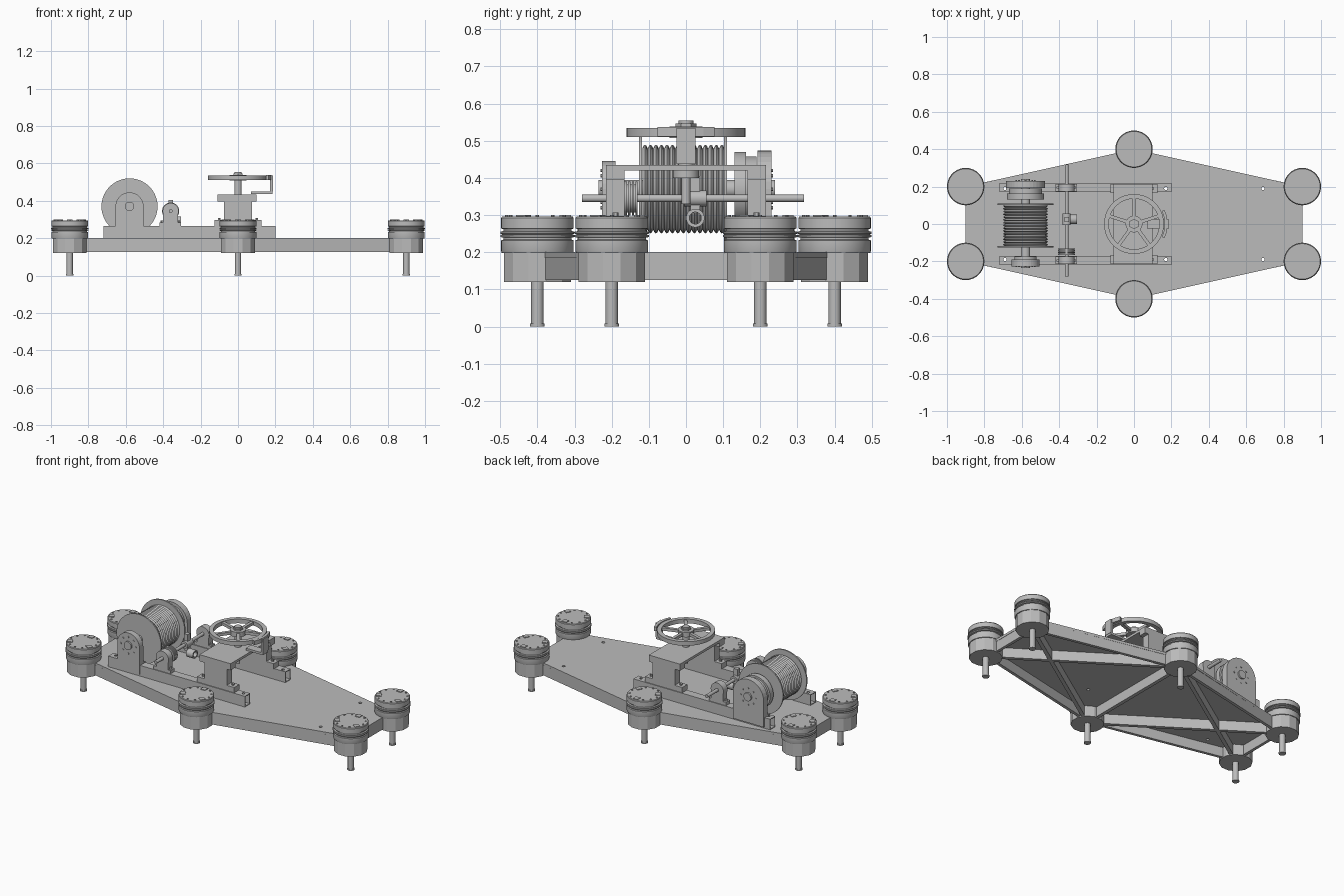
import bpy, bmesh, math
from mathutils import Vector, Matrix

cube = bpy.data.objects.get("Cube")
if cube:
    bpy.data.objects.remove(cube)

steel = bpy.data.materials.new("machine_grey")
steel.use_nodes = True
GREY = (0.5, 0.5, 0.5, 1)
steel.diffuse_color = GREY
steel.node_tree.nodes["Principled BSDF"].inputs["Base Color"].default_value = GREY


def finish(name, bm, smooth=False):
    bmesh.ops.remove_doubles(bm, verts=bm.verts, dist=1e-5)
    bmesh.ops.recalc_face_normals(bm, faces=bm.faces)
    mesh = bpy.data.meshes.new(name)
    bm.to_mesh(mesh)
    bm.free()
    mesh.materials.append(steel)
    ob = bpy.data.objects.new(name, mesh)
    bpy.context.collection.objects.link(ob)
    if smooth:
        bpy.ops.object.select_all(action='DESELECT')
        ob.select_set(True)
        bpy.context.view_layer.objects.active = ob
        bpy.ops.object.shade_smooth_by_angle(angle=math.radians(35))
    return ob


def box(name, x, y, z):
    """Box from (low, high) pairs."""
    bm = bmesh.new()
    bmesh.ops.create_cube(bm, size=1)
    for v in bm.verts:
        v.co = [r[0] + (c + 0.5) * (r[1] - r[0]) for c, r in zip(v.co, (x, y, z))]
    return finish(name, bm)


def lathe(name, profile, loc, axis='Z', seg=40, closed=False, smooth=True):
    """Turn (radius, height) pairs about an axis through loc."""
    bm = bmesh.new()
    rows = []
    for r, h in profile:
        row = []
        for i in range(seg):
            a = math.tau * (i + 0.5) / seg
            c, s = r * math.cos(a), r * math.sin(a)
            p = {'Z': (c, s, h), 'Y': (c, h, s), 'X': (h, c, s)}[axis]
            row.append(bm.verts.new(Vector(p) + Vector(loc)))
        rows.append(row)
    pairs = list(zip(rows, rows[1:]))
    if closed:
        pairs.append((rows[-1], rows[0]))
    else:
        bm.faces.new(rows[0])
        bm.faces.new(rows[-1])
    for a, b in pairs:
        for i in range(seg):
            j = (i + 1) % seg
            bm.faces.new((a[i], a[j], b[j], b[i]))
    return finish(name, bm, smooth)


def rod(name, r, lo, hi, loc, axis='Z', seg=24):
    return lathe(name, [(r, lo), (r, hi)], loc, axis, seg)


def ring(name, r0, r1, lo, hi, loc, axis='Z', seg=40):
    return lathe(name, [(r0, lo), (r1, lo), (r1, hi), (r0, hi)], loc, axis, seg, True)


def prism(name, pts, lo, hi, axis='Z'):
    """Extrude an outline along an axis."""
    bm = bmesh.new()
    ends = [[bm.verts.new((u, v, h) if axis == 'Z' else (u, h, v)) for u, v in pts] for h in (lo, hi)]
    bm.faces.new(ends[0])
    bm.faces.new(ends[1])
    for i in range(len(pts)):
        j = (i + 1) % len(pts)
        bm.faces.new((ends[0][i], ends[0][j], ends[1][j], ends[1][i]))
    return finish(name, bm)


def beam(name, p, q, w, lo, hi):
    p, q = Vector(p), Vector(q)
    d = (q - p).normalized() * w / 2
    n = Vector((-d.y, d.x))
    return prism(name, [p + n, q + n, q - n, p - n], lo, hi)


def drill(ob, cutters):
    for c in cutters:
        m = ob.modifiers.new("hole", 'BOOLEAN')
        m.object = c
        m.solver = 'EXACT'


# Hexagonal deck with beams beneath it
corners = [(0.9, 0.2), (0, 0.4), (-0.9, 0.2), (-0.9, -0.2), (0, -0.4), (0.9, -0.2)]
deck = prism("deck", corners, 0.185, 0.2)
inner = [(x * 0.988, y * 0.97) for x, y in corners]
for i in range(6):
    beam("edge_beam", inner[i], inner[(i + 1) % 6], 0.018, 0.125, 0.187)
for a, b in ((0, 4), (5, 1), (1, 3), (4, 2), (1, 4)):
    beam("cross_beam", corners[a], corners[b], 0.022, 0.125, 0.187)

# Corner pods: faceted housing, grooved cap, bolts and foot
cap = [(0.096, 0.198), (0.098, 0.203), (0.098, 0.232), (0.092, 0.234), (0.092, 0.239),
       (0.1, 0.241), (0.1, 0.246), (0.094, 0.248), (0.1, 0.25), (0.1, 0.255),
       (0.092, 0.257), (0.092, 0.262), (0.098, 0.264), (0.098, 0.292), (0.095, 0.296)]
for x, y in corners:
    lathe("pod_housing", [(0.093, 0.12), (0.093, 0.2)], (x, y, 0), seg=12, smooth=False)
    lathe("pod_cap", cap, (x, y, 0), seg=48)
    rod("leg", 0.017, 0.004, 0.12, (x, y, 0), seg=16)
    rod("foot", 0.02, 0, 0.008, (x, y, 0), seg=16)
    for i in range(12):
        a = math.tau * i / 12
        rod("pod_bolt", 0.005, 0.294, 0.3,
            (x + 0.083 * math.cos(a), y + 0.083 * math.sin(a), 0), seg=8)
    for i in range(3):
        a = math.tau * i / 3 + math.pi / 2
        c, s = math.cos(a), math.sin(a)
        beam("pod_latch", (x + 0.06 * c, y + 0.06 * s), (x + 0.09 * c, y + 0.09 * s), 0.03, 0.294, 0.3)

# Mounting holes
holes = []
for x in (-0.69, 0.17, 0.69):
    for y in (-0.19, 0.19):
        h = rod("hole_cutter", 0.009, 0.15, 0.3, (x, y, 0), seg=12)
        h.hide_render = True
        h.hide_set(True)
        h.display_type = 'WIRE'
        holes.append(h)
drill(deck, holes)

# Hollow rails
for s in (-1, 1):
    rail = box("rail", (-0.72, 0.2), (s * 0.195 - 0.025, s * 0.195 + 0.025), (0.2, 0.265))
    bm = bmesh.new()
    bm.from_mesh(rail.data)
    bmesh.ops.delete(bm, geom=[f for f in bm.faces if abs(f.normal.x) > 0.9], context='FACES')
    bm.to_mesh(rail.data)
    bm.free()
    wall = rail.modifiers.new("wall", 'SOLIDIFY')
    wall.thickness = 0.006
    drill(rail, [h for h, k in zip(holes, [(i % 2) * 2 - 1 for i in range(6)]) if k == s][:2])

# Winch drum with wound cable
DX, DZ = -0.58, 0.37
axle = (DX, 0, DZ)
turns, lo, hi = 15, -0.118, 0.104
pitch = (hi - lo) / turns
wind = []
for i in range(turns):
    for f, r in ((0.02, 0.11), (0.25, 0.117), (0.5, 0.12), (0.75, 0.117), (0.98, 0.11)):
        wind.append((r, lo + (i + f) * pitch))
lathe("cable_winding", wind, axle, 'Y', 40)
for y in (-0.126, 0.102):
    rod("drum_flange", 0.15, y, y + 0.008, axle, 'Y', 64)
rod("drum_shaft", 0.025, -0.235, 0.24, axle, 'Y')
rod("drum_gear", 0.1, 0.13, 0.162, axle, 'Y', 40)
rod("drum_brake", 0.088, 0.162, 0.19, axle, 'Y', 40)
rod("front_bearing", 0.06, -0.19, -0.175, axle, 'Y')


# Arched drum stands with feet
def stand(name, r, foot, y0, y1):
    arch = [(DX + r * math.cos(math.pi * i / 16), DZ + r * math.sin(math.pi * i / 16)) for i in range(17)]
    prism(name, [(DX + foot, 0.21)] + arch + [(DX - foot, 0.21)], y0, y1, 'Y')
    side = -1 if y0 < 0 else 1
    edge = y0 if y0 < 0 else y1
    for i in range(8):
        a = math.tau * i / 8
        rod("stand_bolt", 0.005, edge - 0.004, edge + 0.004,
            (DX + 0.05 * math.cos(a), 0, DZ + 0.05 * math.sin(a)), 'Y', 8)
    box("stand_foot", (DX - foot, DX + foot), sorted((side * 0.17, side * 0.22)), (0.262, 0.272))


stand("front_stand", 0.075, 0.075, -0.226, -0.19)
stand("back_stand", 0.104, 0.104, 0.192, 0.23)

# Cable guide shaft, bearing blocks, sprocket and sliding eye
GX, GZ = -0.36, 0.345
guide = (GX, 0, GZ)
rod("guide_shaft", 0.01, -0.28, 0.317, guide, 'Y')
for s in (-1, 1):
    y = (s * 0.195 - 0.02, s * 0.195 + 0.02)
    box("block_base", (-0.42, -0.305), y, (0.265, 0.285))
    box("block_neck", (-0.4, -0.32), y, (0.285, GZ))
    rod("block_bearing", 0.043, y[0], y[1], guide, 'Y', 32)
    for x in (-0.408, -0.317):
        rod("block_bolt", 0.008, 0.285, 0.295, (x, s * 0.195, 0), seg=6)
for i in range(4):
    rod("guide_sprocket", 0.046, -0.165 + 0.0095 * i, -0.1585 + 0.0095 * i, guide, 'Y')
rod("sprocket_core", 0.038, -0.165, -0.13, guide, 'Y')
rod("guide_slider", 0.022, -0.005, 0.055, guide, 'Y')
box("guide_post", (GX - 0.012, GX + 0.012), (0.012, 0.038), (0.305, 0.405))
ring("guide_eye", 0.016, 0.025, 0.01, 0.055, (GX, 0.025, 0.292), 'X', 24)

# Bridge across the rails
for s in (-1, 1):
    y = sorted((s * 0.165, s * 0.215))
    box("bridge_foot", (-0.125, 0.125), y, (0.265, 0.297))
    box("bridge_web", (-0.075, 0.075), y, (0.297, 0.395))
    box("bridge_cap", (-0.11, 0.1), y, (0.395, 0.42))
    for x in (-0.1, 0.1):
        rod("bridge_bolt", 0.008, 0.297, 0.307, (x, s * 0.19, 0), seg=6)
box("bridge_plate", (-0.11, 0.1), (-0.215, 0.215), (0.42, 0.435))
rod("lower_hub", 0.035, 0.4, 0.42, (0, 0, 0))
rod("lower_shaft", 0.012, 0.33, 0.4, (0, 0, 0))

# Hand wheel with five spokes
rod("wheel_column", 0.02, 0.435, 0.555, (0, 0, 0))
ring("wheel_rim", 0.135, 0.16, 0.51, 0.535, (0, 0, 0), seg=64)
rod("wheel_hub", 0.045, 0.508, 0.538, (0, 0, 0), seg=32)
rod("wheel_nut", 0.028, 0.538, 0.547, (0, 0, 0), seg=6)
for i in range(5):
    a = math.tau * i / 5 + math.pi / 2
    d = Vector((math.cos(a), math.sin(a)))
    beam("wheel_spoke", d * 0.03, d * 0.14, 0.018, 0.514, 0.531)

# Wheel brake on a bent arm
box("brake_arm", (0.07, 0.185), (-0.025, 0.025), (0.437, 0.45))
box("brake_upright", (0.172, 0.187), (-0.025, 0.025), (0.45, 0.535))
arc = [math.radians(t) for t in range(-25, 26, 10)]
shoe = [(0.18 * math.cos(t), 0.18 * math.sin(t)) for t in arc]
shoe += [(0.164 * math.cos(t), 0.164 * math.sin(t)) for t in reversed(arc)]
prism("brake_shoe", shoe, 0.512, 0.537)
